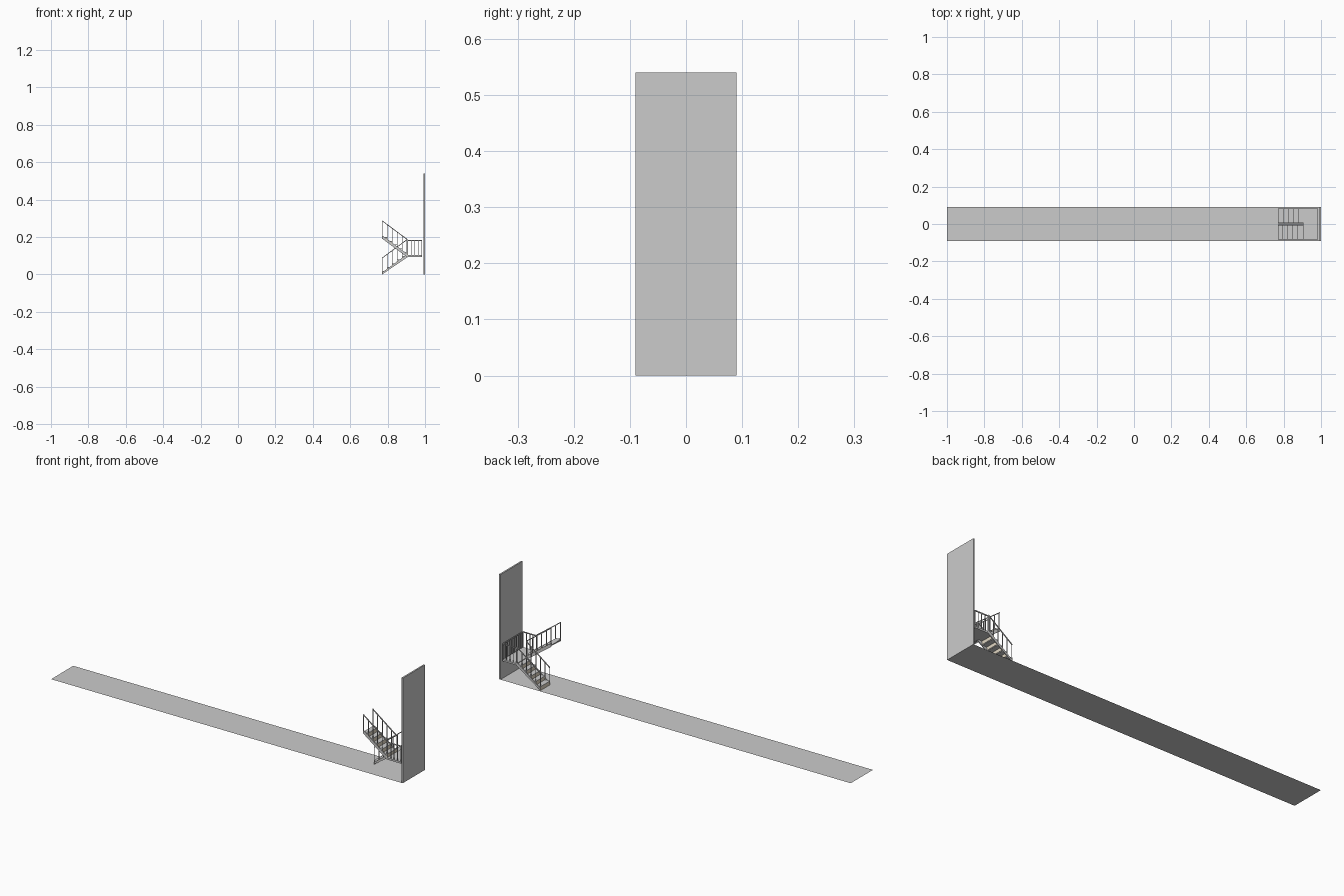
import bpy, bmesh
from mathutils import Vector

if "Cube" in bpy.data.objects:
    bpy.data.objects.remove(bpy.data.objects["Cube"])


def obj(name, bm, mat=None):
    bmesh.ops.recalc_face_normals(bm, faces=bm.faces)
    me = bpy.data.meshes.new(name)
    bm.to_mesh(me)
    bm.free()
    if mat:
        me.materials.append(mat)
    o = bpy.data.objects.new(name, me)
    bpy.context.collection.objects.link(o)
    return o


def box(bm, x0, x1, y0, y1, z0, z1):
    vs = bmesh.ops.create_cube(bm, size=1)["verts"]
    for v in vs:
        v.co = Vector((x1 if v.co.x > 0 else x0, y1 if v.co.y > 0 else y0, z1 if v.co.z > 0 else z0))


def slab(bm, pts, y0, y1):
    # side profile in x, z pushed across y
    f = bm.faces.new([bm.verts.new((x, y0, z)) for x, z in pts])
    r = bmesh.ops.extrude_face_region(bm, geom=[f])
    for v in r["geom"]:
        if isinstance(v, bmesh.types.BMVert):
            v.co.y = y1


beige = bpy.data.materials.new("beige")
beige.diffuse_color = (0.75, 0.68, 0.55, 1)
beige.use_nodes = True
beige.node_tree.nodes["Principled BSDF"].inputs["Base Color"].default_value = beige.diffuse_color

X0, X1, XL = 0.77, 0.905, 0.985   # flight foot, landing edge, landing end
RISE, N, H, T = 0.1, 5, 0.085, 0.004
RUN = (X1 - X0) / N
W = 0.083

# floor sheet
bm = bmesh.new()
bm.faces.new([bm.verts.new(p) for p in ((-1, -.09, 0), (1, -.09, 0), (1, .09, 0), (-1, .09, 0))])
obj("floor", bm)

# end wall
bm = bmesh.new()
box(bm, 0.992, 1.0, -.09, .09, 0, 0.54)
obj("end_wall", bm)

# landing
bm = bmesh.new()
box(bm, X1, XL, -W, W, RISE - 0.006, RISE + 0.003)
obj("landing", bm)


def flight(name, ya, yb, up):
    # height of the flight's slope line at x
    def zs(x):
        t = (x - X0) / (X1 - X0)
        return RISE * t if up else 2 * RISE - RISE * t

    treads, risers, strings, rails = (bmesh.new() for _ in range(4))
    for i in range(N):
        x = X0 + i * RUN
        top = max(zs(x), zs(x + RUN))
        box(treads, x, x + RUN, ya, yb, top - 0.003, top)
        rx = x if up else x + RUN - 0.002
        box(risers, rx, rx + 0.002, ya, yb, top - RISE / N, top - 0.003)
    for y in (ya, yb - T):
        # sloping stringer and handrail
        slab(strings, [(X0, max(0, zs(X0) - .008)), (X0, zs(X0) + .01),
                       (X1, zs(X1) + .01), (X1, zs(X1) - .008)], y, y + T)
        slab(rails, [(X0, zs(X0) + H), (X0, zs(X0) + H + .005),
                     (X1, zs(X1) + H + .005), (X1, zs(X1) + H)], y, y + T)
        for i in range(N + 1):
            x = X0 + i * (X1 - X0 - .003) / N
            box(rails, x, x + .003, y + .0005, y + .0035, zs(x), zs(x) + H + .002)
    obj(name + "_treads", treads)
    obj(name + "_risers", risers, beige)
    obj(name + "_stringers", strings)
    obj(name + "_railing", rails)


flight("lower_flight", 0.003, W, True)
flight("upper_flight", -W, -0.003, False)

# landing railing on three sides
bm = bmesh.new()
top = RISE + H
for y in (-W, W - T):
    box(bm, X1, XL, y, y + T, top - .005, top)
    for i in range(5):
        x = X1 + i * (XL - X1 - .003) / 4
        box(bm, x, x + .003, y + .0005, y + .0035, RISE, top - .003)
box(bm, XL - T, XL, -W, W, top - .005, top)
for i in range(1, 9):
    y = -W + i * 2 * W / 9
    box(bm, XL - .0035, XL - .0005, y - .0015, y + .0015, RISE, top - .003)
obj("landing_railing", bm)
